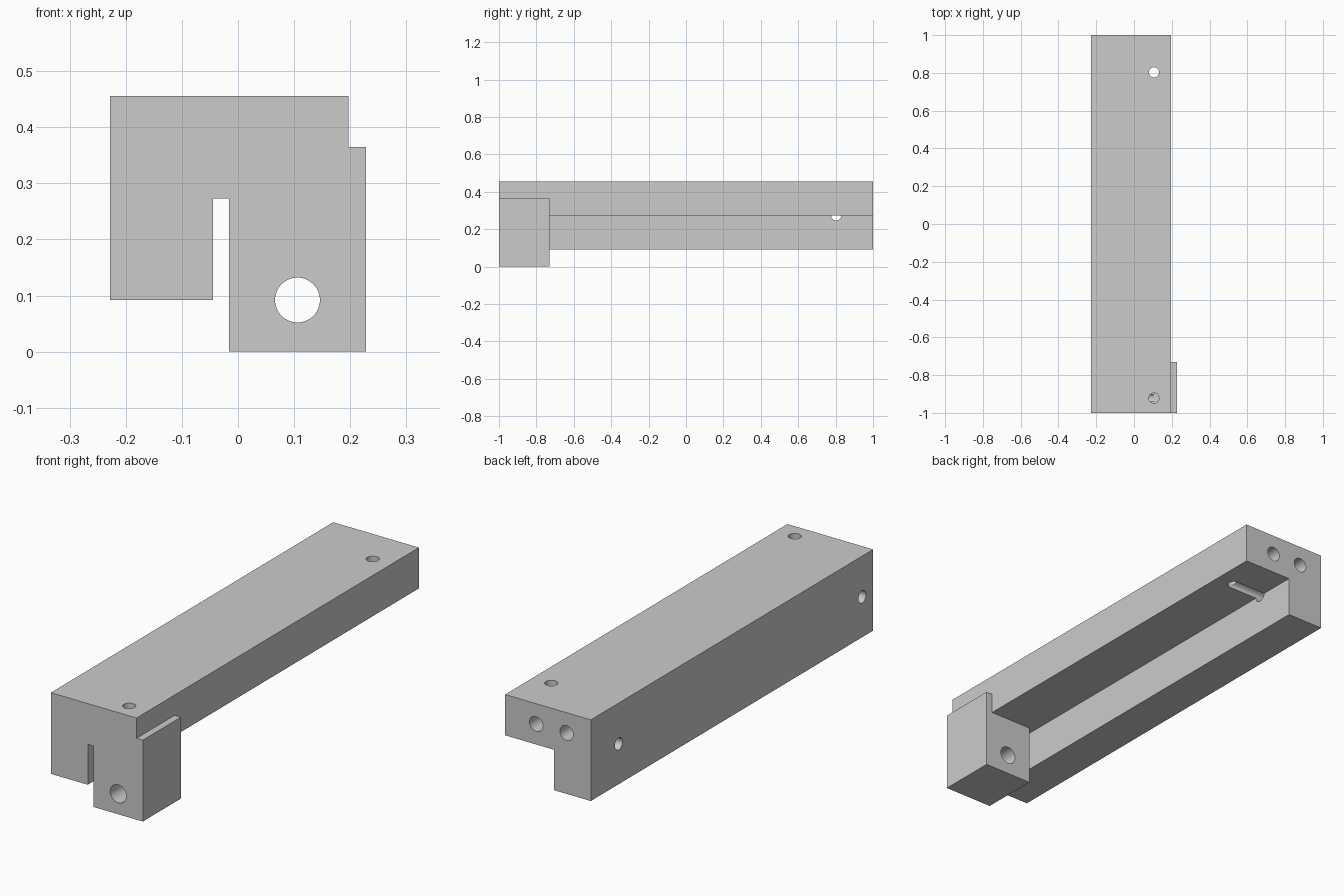
import bpy, bmesh
from math import pi

if "Cube" in bpy.data.objects:
    bpy.data.objects.remove(bpy.data.objects["Cube"])


def prism(name, profile, y0, y1):
    """Extrude an (x, z) profile along y."""
    bm = bmesh.new()
    face = bm.faces.new([bm.verts.new((x, y0, z)) for x, z in profile])
    ext = bmesh.ops.extrude_face_region(bm, geom=[face])
    verts = [v for v in ext["geom"] if isinstance(v, bmesh.types.BMVert)]
    bmesh.ops.translate(bm, verts=verts, vec=(0, y1 - y0, 0))
    bmesh.ops.recalc_face_normals(bm, faces=bm.faces)
    mesh = bpy.data.meshes.new(name)
    bm.to_mesh(mesh)
    bm.free()
    obj = bpy.data.objects.new(name, mesh)
    bpy.context.collection.objects.link(obj)
    return obj


def combine(target, tool, operation):
    """Apply a boolean and discard the helper object."""
    bpy.context.view_layer.objects.active = target
    mod = target.modifiers.new("boolean", "BOOLEAN")
    mod.solver = "EXACT"
    mod.operation = operation
    mod.object = tool
    bpy.ops.object.modifier_apply(modifier=mod.name)
    bpy.data.objects.remove(tool, do_unlink=True)


def drill(target, axis, start, end, across, radius):
    """Round hole along an axis; across = the other two coordinates in order."""
    loc = list(across)
    loc.insert("xyz".index(axis), (start + end) / 2)
    rot = {"x": (0, pi / 2, 0), "y": (pi / 2, 0, 0), "z": (0, 0, 0)}[axis]
    bpy.ops.mesh.primitive_cylinder_add(vertices=48, radius=radius,
                                        depth=abs(end - start), location=loc, rotation=rot)
    cutter = bpy.context.object
    cutter.hide_render = True
    combine(target, cutter, "DIFFERENCE")


LEFT, RIGHT, TOP, UNDER, FOOT = -0.228, 0.197, 0.456, 0.273, 0.092
HOLE_X = 0.106

# Long angle bar
bar = prism("angle_bar", [(LEFT, FOOT), (-0.045, FOOT), (-0.045, UNDER),
                          (RIGHT, UNDER), (RIGHT, TOP), (LEFT, TOP)], -1, 1)

# Block hanging at the front end
block = prism("end_block", [(-0.016, 0), (0.228, 0), (0.228, 0.365), (-0.016, 0.365)], -1, -0.73)
combine(bar, block, "UNION")

# Large hole through the end block
drill(bar, "y", -1.1, -0.6, (HOLE_X, FOOT), 0.04)

# Vertical hole and side hole meeting at each end
for y, bottom in ((-0.922, UNDER - 0.02), (0.803, 0.2)):
    drill(bar, "z", bottom, 0.6, (HOLE_X, y), 0.027)
    drill(bar, "x", -0.4, HOLE_X, (y, UNDER), 0.027)

# Two blind holes in the back end
for x in (-0.108, 0.043):
    drill(bar, "y", 0.7, 1.1, (x, 0.365), 0.033)

# Smooth hole walls, crisp edges
bpy.ops.object.select_all(action="DESELECT")
bar.select_set(True)
bpy.context.view_layer.objects.active = bar
bpy.ops.object.shade_smooth_by_angle(angle=pi / 6)
